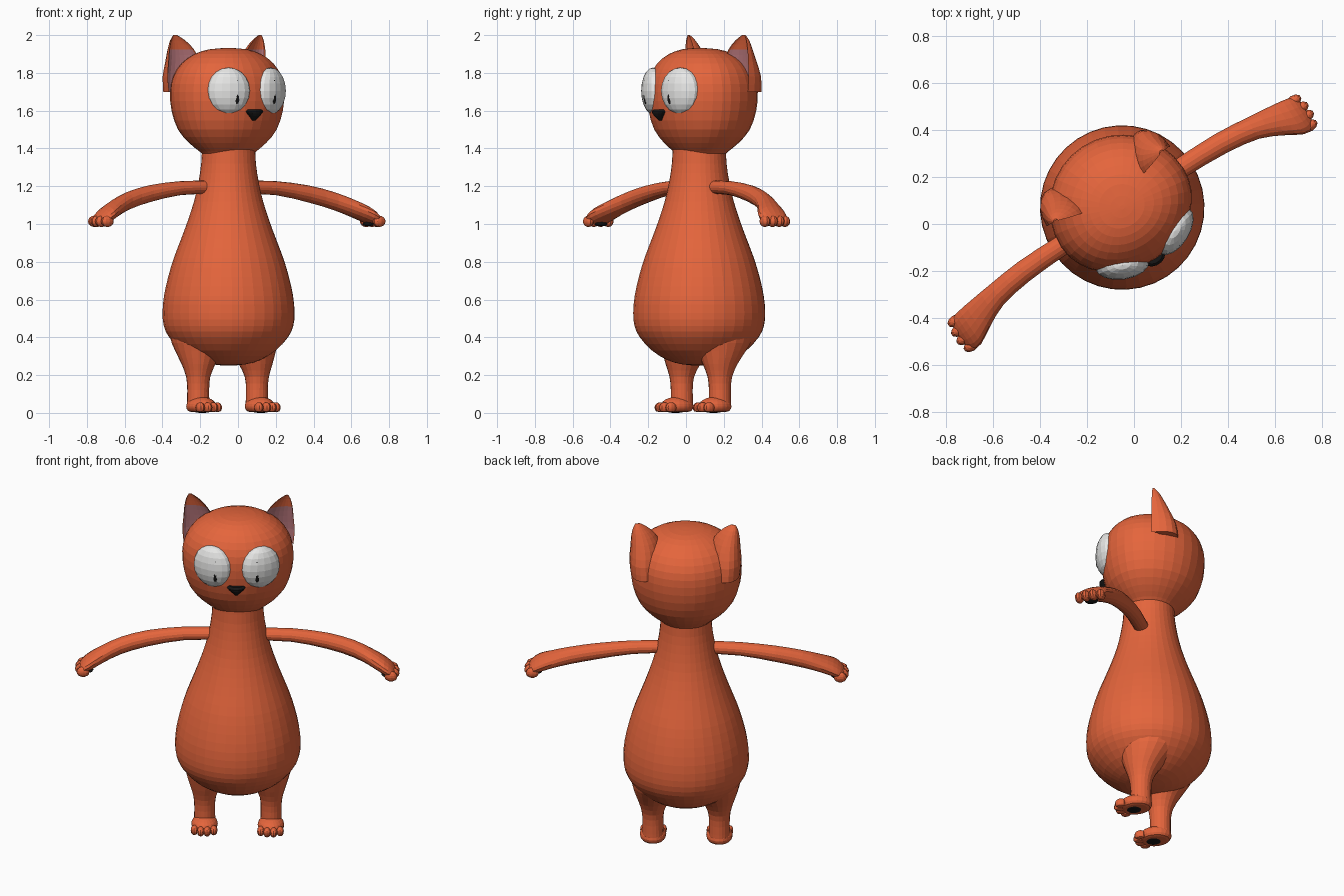
import bpy, bmesh, math
from mathutils import Matrix, Vector

if "Cube" in bpy.data.objects:
    bpy.data.objects.remove(bpy.data.objects["Cube"])

# the whole figure is modelled facing -y, then turned about z
PLACE = Matrix.Translation((-0.05, 0.07, 0)) @ Matrix.Rotation(math.radians(33), 4, 'Z')


def material(name, rgb):
    m = bpy.data.materials.new(name)
    m.diffuse_color = (*rgb, 1)
    m.use_nodes = True
    m.node_tree.nodes["Principled BSDF"].inputs["Base Color"].default_value = m.diffuse_color
    return m


ORANGE = material("orange fur", (0.78, 0.13, 0.045))
WHITE = material("eye white", (0.8, 0.8, 0.79))
BLACK = material("black", (0.008, 0.008, 0.008))
PINK = material("ear pink", (0.52, 0.2, 0.22))


def finish(bm, name, mats, side=1):
    """Mirror to the given side, put in place and make the object."""
    if side < 0:
        bmesh.ops.scale(bm, vec=(-1, 1, 1), verts=bm.verts)
    bmesh.ops.recalc_face_normals(bm, faces=bm.faces)
    bm.transform(PLACE)
    me = bpy.data.meshes.new(name)
    bm.to_mesh(me)
    bm.free()
    for m in mats:
        me.materials.append(m)
    ob = bpy.data.objects.new(name, me)
    bpy.context.collection.objects.link(ob)
    return ob


def smooth_rows(rows, steps):
    """Catmull-Rom interpolation between rows of numbers."""
    out = []
    for i in range(len(rows) - 1):
        p0, p1 = rows[max(i - 1, 0)], rows[i]
        p2, p3 = rows[i + 1], rows[min(i + 2, len(rows) - 1)]
        for k in range(steps):
            t = k / steps
            out.append([0.5 * (2 * b + (c - a) * t + (2 * a - 5 * b + 4 * c - d) * t * t
                               + (3 * b - a - 3 * c + d) * t ** 3)
                        for a, b, c, d in zip(p0, p1, p2, p3)])
    return out + [list(rows[-1])]


def loft(rows, seg, ring, steps=2):
    """Skin rings; ring(row, angle) gives a point on one ring."""
    bm = bmesh.new()
    loops = []
    for r in smooth_rows(rows, steps):
        loops.append([bm.verts.new(ring(r, 2 * math.pi * i / seg)) for i in range(seg)])
    for a, b in zip(loops, loops[1:]):
        for i in range(seg):
            j = (i + 1) % seg
            bm.faces.new((a[i], a[j], b[j], b[i]))
    bm.faces.new(loops[0])
    bm.faces.new(loops[-1])
    return bm


def upright(r, a):
    """Ring across z; row = x, y, z, rx, ry."""
    return (r[0] + r[3] * math.cos(a), r[1] + r[4] * math.sin(a), r[2])


def ellipsoid(center, radii, seg=16, rings=10, turn=0):
    bm = bmesh.new()
    bmesh.ops.create_uvsphere(bm, u_segments=seg, v_segments=rings, radius=1)
    bm.transform(Matrix.Translation(center) @ Matrix.Rotation(math.radians(turn), 4, 'Z')
                 @ Matrix.Diagonal((*radii, 1)))
    return bm


def flatten_bottom(bm, z):
    for v in bm.verts:
        v.co.z = max(v.co.z, z)


# pear-shaped body with neck: (z, radius)
body = [(0.25, 0.01), (0.257, 0.09), (0.28, 0.17), (0.33, 0.25), (0.4, 0.315), (0.46, 0.343),
        (0.53, 0.35), (0.62, 0.342), (0.72, 0.32), (0.82, 0.29), (0.92, 0.252), (1.02, 0.215),
        (1.12, 0.183), (1.22, 0.16), (1.32, 0.145), (1.42, 0.14)]
finish(loft([(0, 0, z, r, r) for z, r in body], 36, upright), "body", [ORANGE])

# round head, flatter on the face side
head = [(1.355, 0.125), (1.385, 0.155), (1.43, 0.21), (1.5, 0.268), (1.6, 0.302), (1.7, 0.31),
        (1.78, 0.295), (1.85, 0.25), (1.9, 0.18), (1.925, 0.1), (1.932, 0.01)]


def head_ring(r, a):
    x, y, z = upright(r, a)
    return (x, y * (0.84 if y < 0 else 1.0), z)


finish(loft([(0, 0, z, r, r) for z, r in head], 32, head_ring), "head", [ORANGE])

# nose, an upside-down rounded triangle
nose = [(0, -0.24, 1.548, 0.008, 0.015), (0, -0.245, 1.572, 0.03, 0.035),
        (0, -0.247, 1.595, 0.052, 0.04), (0, -0.247, 1.607, 0.04, 0.03)]
finish(loft(nose, 14, upright), "nose", [BLACK])


# cupped ear: convex back, hollow front
def ear_ring(r, a):
    s = math.sin(a)
    y = r[4] * s if s > 0 else -0.4 * r[4] * s
    x = r[3] * math.cos(a)
    return (r[0] + x, r[1] + y + 0.25 * x, r[2])


ear = [(0.215, 0.085, 1.70, 0.09, 0.15), (0.218, 0.085, 1.78, 0.095, 0.14),
       (0.222, 0.088, 1.86, 0.085, 0.105), (0.236, 0.092, 1.925, 0.066, 0.07),
       (0.254, 0.098, 1.972, 0.038, 0.04), (0.268, 0.105, 2.0, 0.01, 0.01)]

# arm with flat paw: x, y, z, half width, half thickness
arm = [(0.1, 0, 1.195, 0.04, 0.035), (0.3, 0.005, 1.19, 0.043, 0.037),
       (0.5, 0, 1.16, 0.047, 0.045), (0.65, -0.02, 1.122, 0.052, 0.048),
       (0.75, -0.05, 1.083, 0.07, 0.047), (0.82, -0.075, 1.05, 0.085, 0.044),
       (0.86, -0.08, 1.027, 0.078, 0.034), (0.88, -0.08, 1.015, 0.05, 0.02)]

# leg flaring into the hip
leg = [(0.185, 0.01, 0.03, 0.06, 0.06), (0.185, 0.01, 0.12, 0.058, 0.058),
       (0.185, 0.01, 0.19, 0.063, 0.066), (0.18, 0.015, 0.26, 0.088, 0.095),
       (0.17, 0.03, 0.33, 0.12, 0.135), (0.155, 0.04, 0.41, 0.15, 0.18),
       (0.14, 0.03, 0.5, 0.15, 0.18)]

for side, tag in ((-1, "right"), (1, "left")):
    bm = loft(ear, 20, ear_ring)
    bm.faces.ensure_lookup_table()
    for i, f in enumerate(bm.faces):
        # middle of the hollow front is pink
        if 11 <= i % 20 <= 18 and len(f.verts) == 4 and f.calc_center_median().z < 1.93:
            f.material_index = 1
    finish(bm, tag + "_ear", [ORANGE, PINK], side)

    # eye and slit pupil
    finish(ellipsoid((0.133, -0.205, 1.705), (0.115, 0.062, 0.123), 16, 10, 25),
           tag + "_eye", [WHITE], side)
    finish(ellipsoid((0.117, -0.263, 1.7), (0.018, 0.011, 0.066), 12, 8, 15),
           tag + "_pupil", [BLACK], side)

    # arm, fingers and paw pad
    bm = loft(arm, 16, lambda r, a: (r[0], r[1] + r[3] * math.cos(a), r[2] + r[4] * math.sin(a)))
    finish(bm, tag + "_arm", [ORANGE], side)
    for k in range(4):
        y = -0.143 + 0.042 * k
        x = 0.868 if k in (1, 2) else 0.858
        finish(ellipsoid((x, y, 1.014), (0.037, 0.024, 0.03), 10, 8),
               f"{tag}_finger_{k + 1}", [ORANGE], side)
    finish(ellipsoid((0.83, -0.08, 1.0), (0.028, 0.038, 0.012), 12, 6),
           tag + "_hand_pad", [BLACK], side)

    # leg, foot, toes and sole pad
    finish(loft(leg, 20, upright), tag + "_leg", [ORANGE], side)
    bm = ellipsoid((0.185, -0.02, 0.035), (0.074, 0.093, 0.05), 20, 12)
    flatten_bottom(bm, 0.006)
    finish(bm, tag + "_foot", [ORANGE], side)
    for k in range(4):
        x = 0.185 + 0.036 * (k - 1.5)
        y = -0.11 if k in (1, 2) else -0.093
        bm = ellipsoid((x, y, 0.028), (0.021, 0.032, 0.028), 10, 8)
        flatten_bottom(bm, 0.006)
        finish(bm, f"{tag}_toe_{k + 1}", [ORANGE], side)
    bm = ellipsoid((0.185, -0.03, 0.004), (0.036, 0.04, 0.004), 14, 6)
    finish(bm, tag + "_sole_pad", [BLACK], side)
